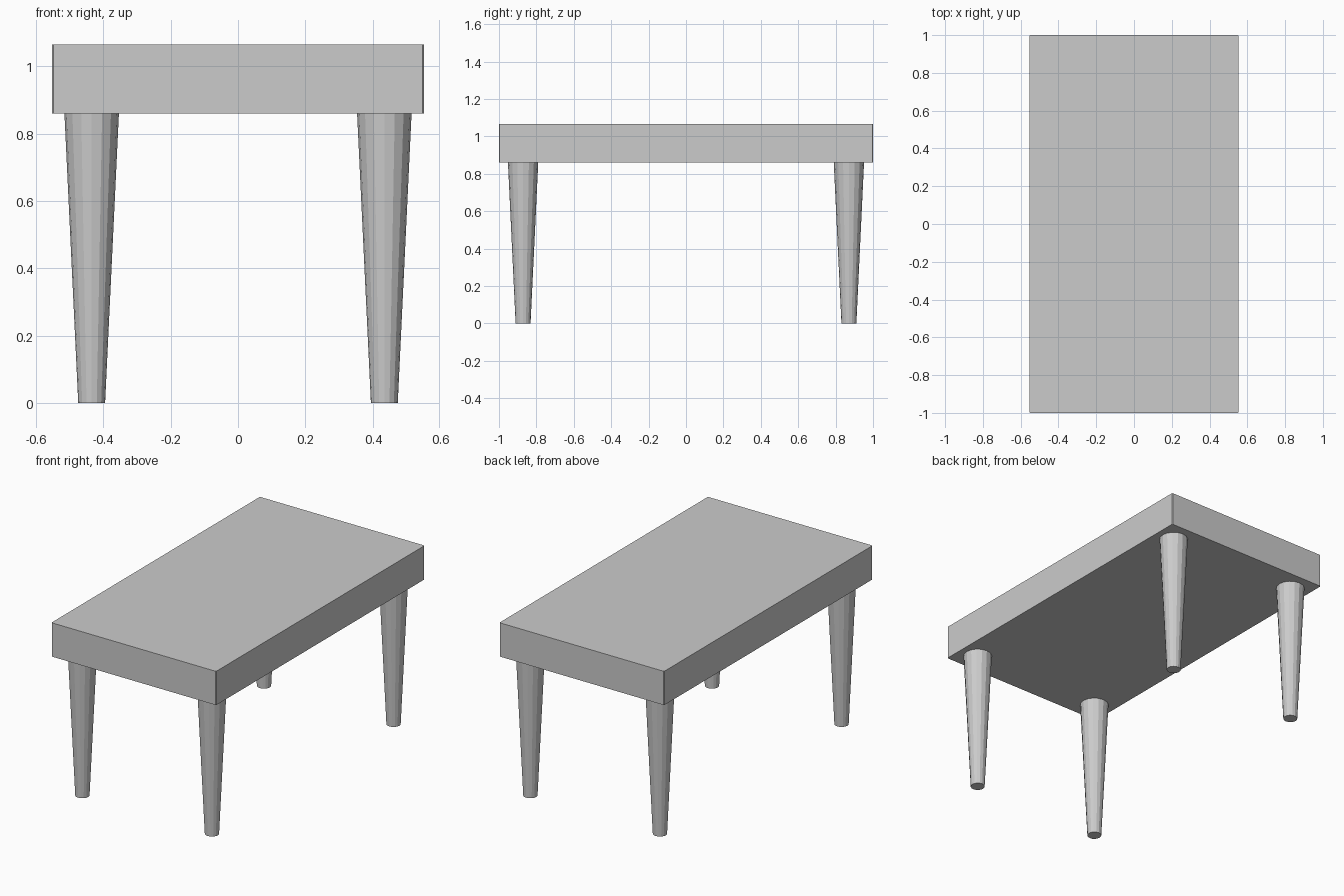
import bpy
import bmesh

if "Cube" in bpy.data.objects:
    bpy.data.objects.remove(bpy.data.objects["Cube"])

TOP_Z, UNDER_Z = 1.065, 0.86

# Table top: thick slab with tiny chamfers on the upright corners
bpy.ops.mesh.primitive_cube_add(size=1, location=(0, 0, (TOP_Z + UNDER_Z) / 2))
top = bpy.context.object
top.name = "table_top"
top.scale = (1.106, 2.0, TOP_Z - UNDER_Z)
bpy.ops.object.transform_apply(location=False, rotation=False, scale=True)
bm = bmesh.new()
bm.from_mesh(top.data)
uprights = [e for e in bm.edges if abs(e.verts[0].co.z - e.verts[1].co.z) > 0.1]
bmesh.ops.bevel(bm, geom=uprights, offset=0.004, segments=1, affect='EDGES')
bm.to_mesh(top.data)
bm.free()


# Tapered round legs
def leg(name, x, y):
    bpy.ops.mesh.primitive_cone_add(vertices=16, radius1=0.04, radius2=0.081,
                                    depth=UNDER_Z, location=(x, y, UNDER_Z / 2))
    bpy.context.object.name = name


for end, sy in (("front", -1), ("back", 1)):
    for side, sx in (("left", -1), ("right", 1)):
        leg(f"{end}_{side}_leg", sx * 0.435, sy * 0.871)
